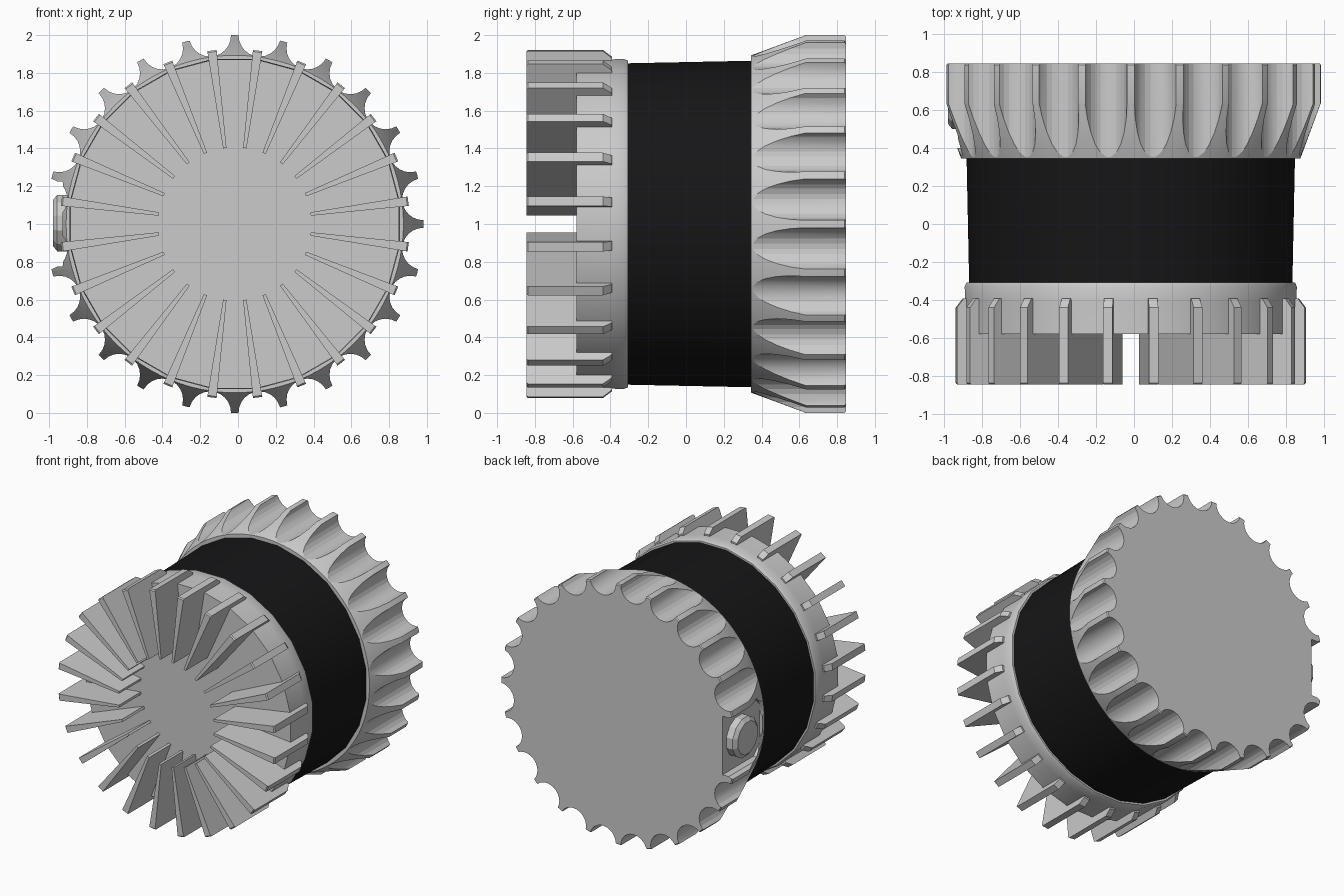
import bpy, bmesh, math
from mathutils import Matrix, Vector

if "Cube" in bpy.data.objects:
    bpy.data.objects.remove(bpy.data.objects["Cube"])

CX, CZ, N = -0.017, 1.0, 24
STEP = 2 * math.pi / N


def finish(bm, name, smooth=True):
    """Turn a bmesh into an object, placed on the main axis."""
    bmesh.ops.recalc_face_normals(bm, faces=bm.faces)
    me = bpy.data.meshes.new(name)
    bm.to_mesh(me)
    bm.free()
    ob = bpy.data.objects.new(name, me)
    bpy.context.collection.objects.link(ob)
    ob.location = (CX, 0, CZ)
    if smooth:
        smooth_by_angle(ob)
    return ob


def smooth_by_angle(ob):
    bpy.ops.object.select_all(action='DESELECT')
    ob.select_set(True)
    bpy.context.view_layer.objects.active = ob
    bpy.ops.object.shade_smooth_by_angle(angle=math.radians(30))


def loft(bm, rings):
    """Skin closed rings of points and cap both ends."""
    rows = [[bm.verts.new(p) for p in ring] for ring in rings]
    n = len(rows[0])
    for a, b in zip(rows, rows[1:]):
        for i in range(n):
            bm.faces.new((a[i], a[(i + 1) % n], b[(i + 1) % n], b[i]))
    bm.faces.new(rows[0])
    bm.faces.new(rows[-1])


def lathe(name, profile, sides, offset=0.0, smooth=True):
    """Solid of revolution around y from (radius, y) points."""
    bm = bmesh.new()
    ang = [offset + 2 * math.pi * i / sides for i in range(sides)]
    loft(bm, [[(r * math.cos(a), y, r * math.sin(a)) for a in ang] for r, y in profile])
    return finish(bm, name, smooth)


def cut(ob, cutter):
    """Subtract the cutter, then remove it."""
    cutter.hide_render = True
    mod = ob.modifiers.new("cut", 'BOOLEAN')
    mod.operation, mod.solver, mod.object = 'DIFFERENCE', 'EXACT', cutter
    bpy.context.view_layer.update()
    bpy.context.view_layer.objects.active = ob
    bpy.ops.object.modifier_apply(modifier=mod.name)
    bpy.data.objects.remove(cutter)


# front housing behind the fins
lathe("front_housing",
      [(0.878, -0.58), (0.878, -0.41), (0.882, -0.33), (0.872, -0.308), (0.80, -0.308)],
      N, STEP / 2)

# black grip band
band = lathe("grip_band", [(0.858, -0.312), (0.872, 0.36)], N, STEP / 2)
mat = bpy.data.materials.new("black_rubber")
mat.diffuse_color = (0.008, 0.008, 0.009, 1)
mat.use_nodes = True
mat.node_tree.nodes["Principled BSDF"].inputs["Base Color"].default_value = mat.diffuse_color
band.data.materials.append(mat)

# radial cooling fins, wedge shaped and chamfered at the rear outer corner
bm = bmesh.new()
side = [(0.405, -0.845), (0.918, -0.845), (0.926, -0.837), (0.926, -0.44),
        (0.89, -0.392), (0.80, -0.392), (0.80, -0.56), (0.405, -0.56)]
for k in range(N):
    rot = Matrix.Rotation((k + 0.5) * STEP, 4, 'Y')
    rings = []
    for s in (-1, 1):
        rings.append([rot @ Vector((r, y, s * (0.009 + 0.016 * (r - 0.405) / 0.52)))
                      for r, y in side])
    loft(bm, rings)
finish(bm, "cooling_fins", smooth=False)

# scalloped rear cap
cap = lathe("rear_cap",
            [(0.80, 0.345), (0.893, 0.345), (1.0, 0.635), (1.0, 0.838), (0.993, 0.846)], 96)

# flute cutters between the ridges
bm = bmesh.new()
for k in range(N):
    a = (k + 0.5) * STEP
    c = Vector((1.006 * math.cos(a), 0, 1.006 * math.sin(a)))
    ring = [(0.111 * math.cos(t * math.pi / 12), 0.111 * math.sin(t * math.pi / 12))
            for t in range(24)]
    loft(bm, [[(c.x + u, y, c.z + v) for u, v in ring] for y in (0.2, 1.0)])
cut(cap, finish(bm, "flute_cutter", False))

# flat pad cutter on the left, replacing one ridge
bm = bmesh.new()
pad = [(1.0, -0.225), (1.0, 0.225), (0.47, 0.225), (0.40, 0.15), (0.40, -0.15), (0.47, -0.225)]
loft(bm, [[(x, y, z) for y, z in pad] for x in (-1.1, -0.886)])
cut(cap, finish(bm, "pad_cutter", False))
smooth_by_angle(cap)

# chamfered push button on the pad
bm = bmesh.new()
rings = []
for r, x in [(0.155, -0.86), (0.155, -0.94), (0.125, -0.963)]:
    rings.append([(x, 0.65 + r * math.cos((i + 0.5) * math.pi / 6),
                   0.005 + r * math.sin((i + 0.5) * math.pi / 6)) for i in range(12)])
loft(bm, rings)
finish(bm, "push_button", False)
